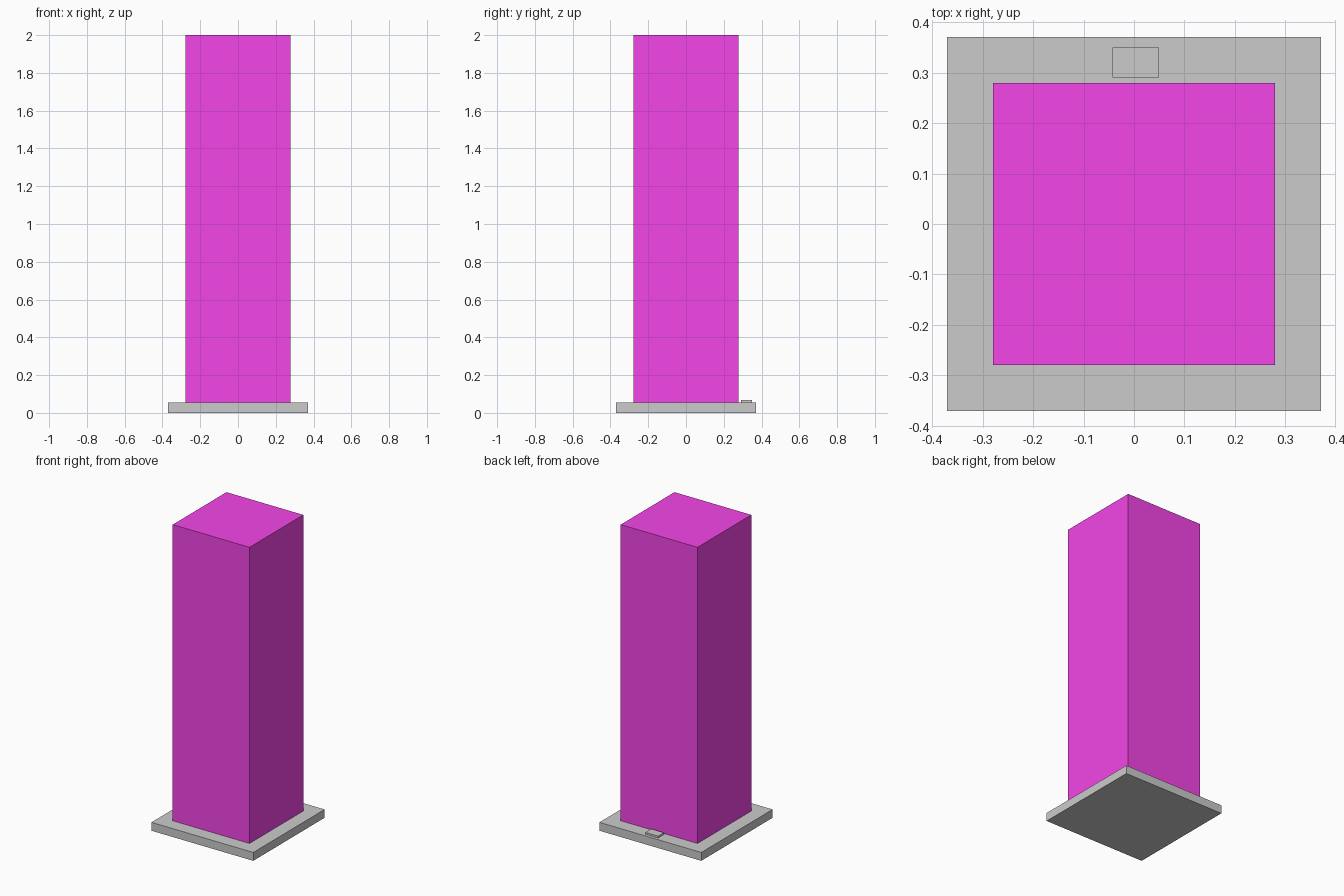
import bpy

if "Cube" in bpy.data.objects:
    bpy.data.objects.remove(bpy.data.objects["Cube"])


def box(name, lo, hi):
    """Axis-aligned box between two corners."""
    centre = [(a + b) / 2 for a, b in zip(lo, hi)]
    bpy.ops.mesh.primitive_cube_add(size=1, location=centre)
    obj = bpy.context.object
    obj.name = name
    obj.scale = [b - a for a, b in zip(lo, hi)]
    bpy.ops.object.transform_apply(location=False, rotation=False, scale=True)
    return obj


BASE, PILLAR, BASE_TOP = 0.37, 0.279, 0.055

# Square base slab
box("base", (-BASE, -BASE, 0), (BASE, BASE, BASE_TOP))

# Tall coloured pillar
pillar = box("pillar", (-PILLAR, -PILLAR, BASE_TOP), (PILLAR, PILLAR, 2))
magenta = bpy.data.materials.new("magenta")
magenta.diffuse_color = (0.9, 0.06, 0.8, 1)
magenta.use_nodes = True
magenta.node_tree.nodes["Principled BSDF"].inputs["Base Color"].default_value = magenta.diffuse_color
pillar.data.materials.append(magenta)

# Small raised plate on the rear edge of the base
box("rear_plate", (-0.043, 0.29, BASE_TOP), (0.05, 0.35, 0.067))
